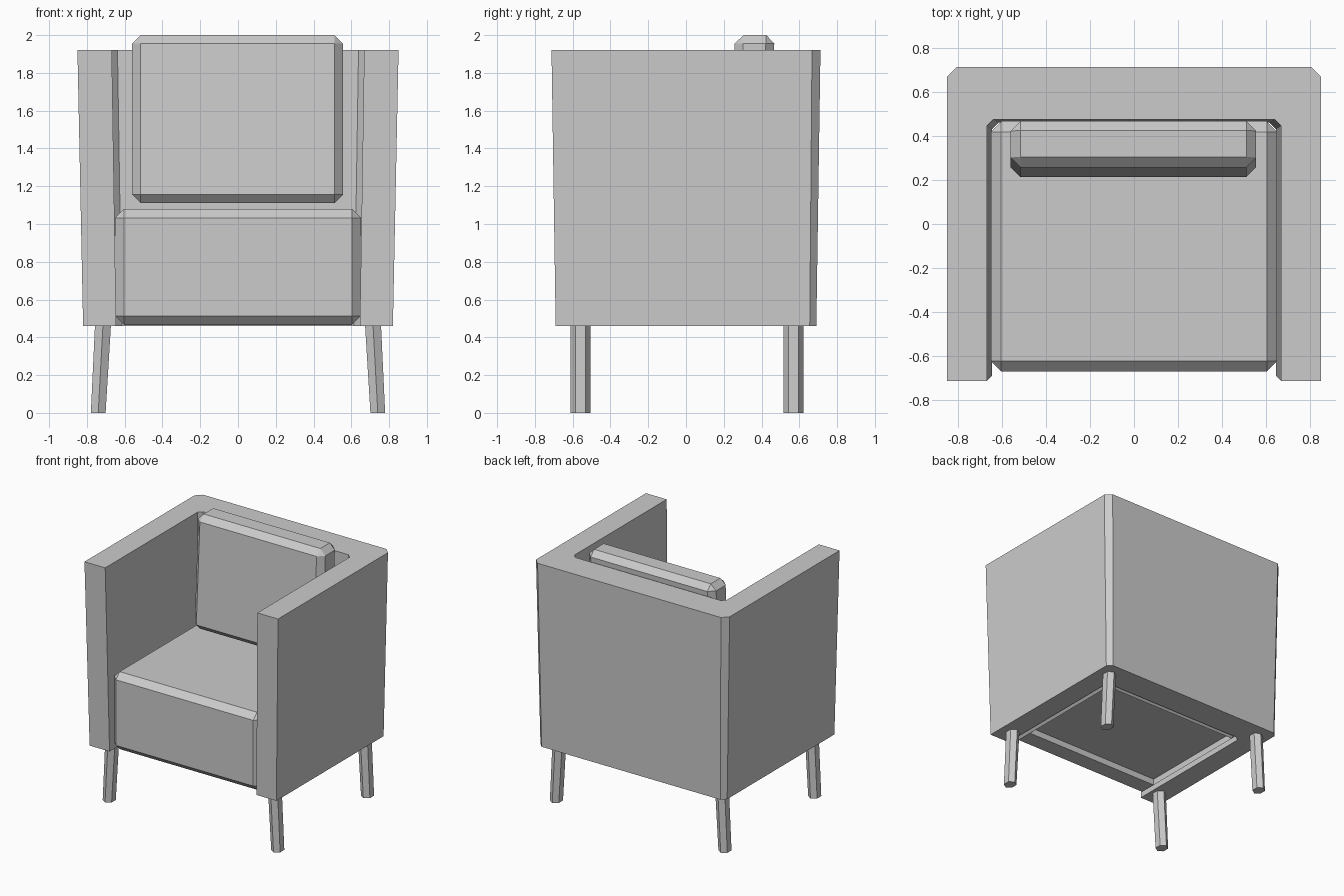
import bpy, bmesh, math
from mathutils import Vector

if "Cube" in bpy.data.objects:
    bpy.data.objects.remove(bpy.data.objects["Cube"], do_unlink=True)

grey = bpy.data.materials.new("light_grey")
grey.use_nodes = True
COLOUR = (0.6, 0.6, 0.6, 1)
grey.diffuse_color = COLOUR
grey.node_tree.nodes["Principled BSDF"].inputs["Base Color"].default_value = COLOUR


def finish(name, bm):
    bmesh.ops.recalc_face_normals(bm, faces=bm.faces)
    mesh = bpy.data.meshes.new(name)
    bm.to_mesh(mesh)
    bm.free()
    mesh.materials.append(grey)
    obj = bpy.data.objects.new(name, mesh)
    bpy.context.collection.objects.link(obj)
    return obj


def loft(name, bottom, top, z0, z1):
    """Join two outlines with the same number of points into a solid."""
    bm = bmesh.new()
    low = [bm.verts.new((x, y, z0)) for x, y in bottom]
    high = [bm.verts.new((x, y, z1)) for x, y in top]
    bm.faces.new(low)
    bm.faces.new(high)
    for i in range(len(low)):
        j = (i + 1) % len(low)
        bm.faces.new((low[i], low[j], high[j], high[i]))
    return finish(name, bm)


def chamfered_box(lo, hi, chamfer):
    bm = bmesh.new()
    bmesh.ops.create_cube(bm, size=1)
    lo, hi = Vector(lo), Vector(hi)
    for v in bm.verts:
        v.co = (lo + hi) / 2 + v.co * (hi - lo)
    bmesh.ops.bevel(bm, geom=bm.edges[:], offset=chamfer, segments=1,
                    affect='EDGES', profile=0.5)
    return bm


# Wrapped frame: back and two arms, flaring slightly upwards
def frame_outline(out_x, out_y, in_x, in_y, cut):
    half = [(in_x, in_y - 0.03), (in_x, -out_y), (out_x, -out_y),
            (out_x, out_y - cut), (out_x - cut, out_y)]
    half.insert(0, (in_x - 0.03, in_y))
    return half + [(-x, y) for x, y in reversed(half)]


loft("arm_and_back_frame",
     frame_outline(0.82, 0.69, 0.645, 0.46, 0.035),
     frame_outline(0.85, 0.712, 0.668, 0.475, 0.045), 0.46, 1.92)

# Seat cushion with a shallow pocket underneath, behind the front edge
seat = chamfered_box((-0.65, -0.67, 0.465), (0.65, 0.465, 1.08), 0.047)
bmesh.ops.bisect_plane(seat, geom=seat.verts[:] + seat.edges[:] + seat.faces[:],
                       plane_co=(0, -0.49, 0), plane_no=(0, 1, 0))
seat.normal_update()
under = [f for f in seat.faces
         if f.normal.z < -0.99 and f.calc_center_median().y > -0.49]
pocket = bmesh.ops.extrude_face_region(seat, geom=under)
bmesh.ops.delete(seat, geom=under, context='FACES_ONLY')
bmesh.ops.translate(seat, vec=(0, 0, 0.05),
                    verts=[g for g in pocket["geom"] if isinstance(g, bmesh.types.BMVert)])
finish("seat_cushion", seat)

# Back cushion, leaning back a little
cushion = chamfered_box((-0.56, 0.21, 1.11), (0.555, 0.42, 2.0), 0.045)
for v in cushion.verts:
    v.co.y += 0.05 * (v.co.z - 1.11) / 0.89
finish("back_cushion", cushion)


# Six-sided legs splayed outwards
def hexagon(cx, cy, r, squash):
    return [(cx + r * squash * math.sin(a), cy + r * math.cos(a))
            for a in (math.tau * i / 6 for i in range(6))]


for side, s in (("left", 1), ("right", -1)):
    for end, y in (("front", -0.558), ("back", 0.568)):
        loft(f"{end}_{side}_leg", hexagon(s * 0.74, y, 0.053, 0.85),
             hexagon(s * 0.715, y, 0.053, 0.92), 0, 0.463)
